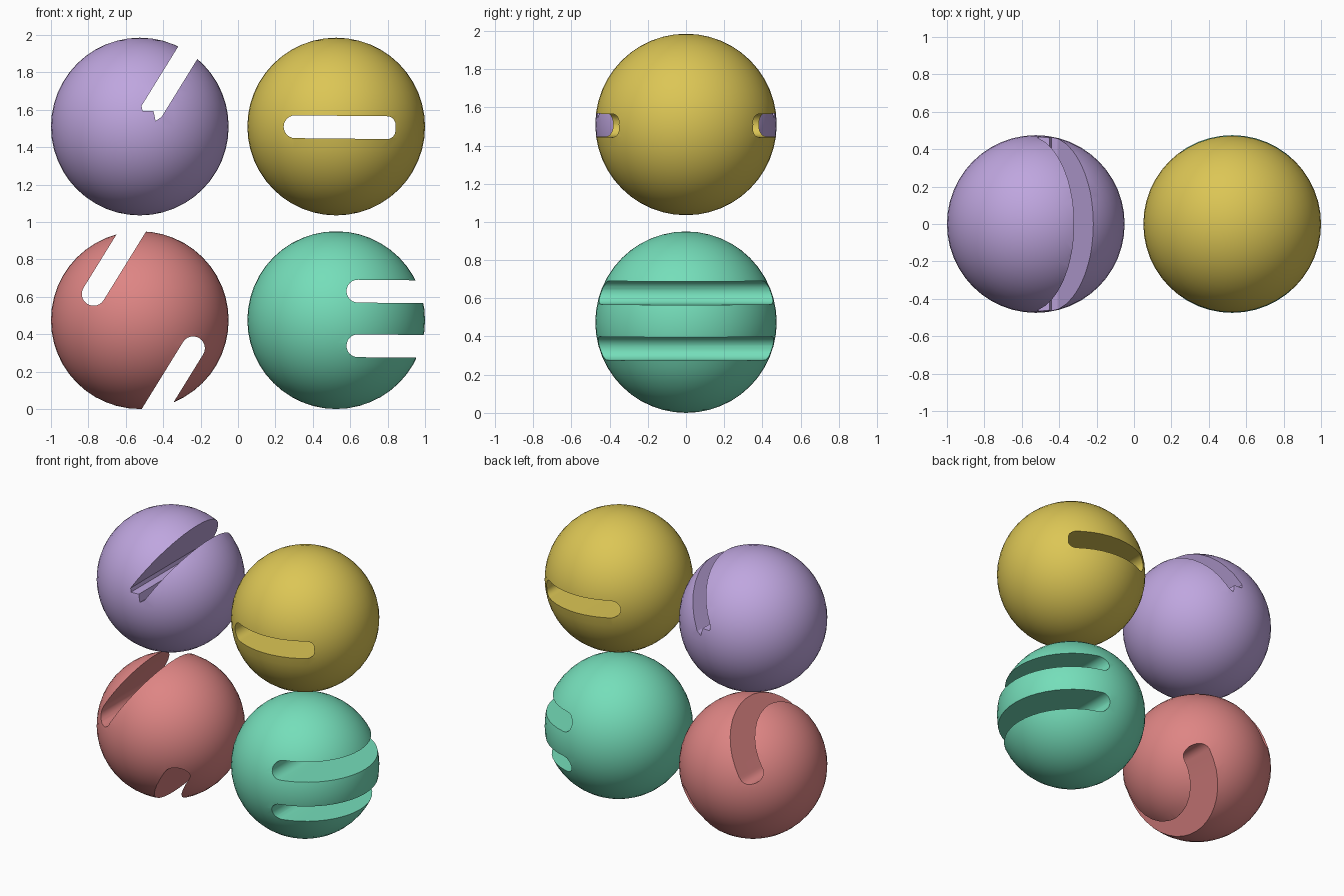
import bpy, bmesh
from math import sin, cos, pi, atan2, radians
from mathutils import Vector

cube = bpy.data.objects.get("Cube")
if cube:
    bpy.data.objects.remove(cube, do_unlink=True)

RADIUS = 0.475
LEFT, RIGHT = 0.525, -0.525
LOW, HIGH = 0.475, 1.51


def material(name, rgb):
    linear = [((c / 255 + 0.055) / 1.055) ** 2.4 for c in rgb] + [1]
    mat = bpy.data.materials.new(name)
    mat.use_nodes = True
    mat.diffuse_color = linear
    bsdf = next(n for n in mat.node_tree.nodes if n.type == 'BSDF_PRINCIPLED')
    bsdf.inputs["Base Color"].default_value = linear
    bsdf.inputs["Roughness"].default_value = 0.6
    return mat


def arc(cx, cz, r, start, end, steps=12):
    angles = [start + (end - start) * i / steps for i in range(steps + 1)]
    return [(cx + r * cos(a), cz + r * sin(a)) for a in angles]


def slot(x, z, angle, r, length=1.2, corner=None):
    """Profile of a slot: round cap at (x, z), far end square or with rounded corners."""
    pts = arc(0, 0, r, pi / 2, 3 * pi / 2)
    if corner:
        pts += arc(length - corner, corner - r, corner, -pi / 2, 0, 6)
        pts += arc(length - corner, r - corner, corner, 0, pi / 2, 6)
    else:
        pts += [(length, -r), (length, r)]
    c, s = cos(angle), sin(angle)
    return [(x + u * c - v * s, z + u * s + v * c) for u, v in pts]


def cutter(profile):
    """Prism of an x-z profile, running front to back."""
    bm = bmesh.new()
    face = bm.faces.new([bm.verts.new((x, -1, z)) for x, z in profile])
    ext = bmesh.ops.extrude_face_region(bm, geom=[face])
    verts = [g for g in ext["geom"] if isinstance(g, bmesh.types.BMVert)]
    bmesh.ops.translate(bm, verts=verts, vec=Vector((0, 2, 0)))
    bmesh.ops.recalc_face_normals(bm, faces=bm.faces)
    mesh = bpy.data.meshes.new("cutter")
    bm.to_mesh(mesh)
    bm.free()
    obj = bpy.data.objects.new("cutter", mesh)
    obj.hide_render = True
    bpy.context.collection.objects.link(obj)
    return obj


def slotted_ball(name, x, z, mat, profiles):
    bpy.ops.mesh.primitive_uv_sphere_add(segments=48, ring_count=24, radius=RADIUS,
                                         location=(x, 0, z))
    ball = bpy.context.object
    ball.name = name
    ball.data.materials.append(mat)
    for profile in profiles:
        tool = cutter(profile)
        tool.data.materials.append(mat)
        mod = ball.modifiers.new("slot", 'BOOLEAN')
        mod.operation, mod.solver, mod.object = 'DIFFERENCE', 'EXACT', tool
        bpy.context.view_layer.objects.active = ball
        bpy.ops.object.modifier_apply(modifier=mod.name)
        bpy.data.objects.remove(tool, do_unlink=True)
    bpy.ops.object.select_all(action='DESELECT')
    ball.select_set(True)
    bpy.context.view_layer.objects.active = ball
    bpy.ops.object.shade_smooth_by_angle(angle=radians(25))


slant = atan2(0.85, 0.525)

# Purple ball: slanted slot with a stepped, forked floor
floor = [(-0.516, 1.62), (-0.51, 1.594), (-0.452, 1.594), (-0.441, 1.54), (-0.409, 1.561)]
reach = Vector((cos(slant), sin(slant)))
forked = [tuple(Vector(floor[0]) + reach)] + floor + [tuple(Vector(floor[-1]) + reach)]
slotted_ball("purple_ball", RIGHT, HIGH, material("purple", (191, 166, 223)), [forked])

# Gold ball: closed horizontal slot through the middle
slotted_ball("gold_ball", LEFT, HIGH, material("gold", (220, 198, 85)),
             [slot(0.305, 1.509, -0.01, 0.061, 0.537, 0.045)])

# Red ball: two parallel slanted slots opening up and down
slotted_ball("red_ball", RIGHT, LOW, material("red", (222, 133, 132)),
             [slot(-0.772, 0.615, slant, 0.063),
              slot(-0.24, 0.325, slant + pi, 0.063)])

# Green ball: two horizontal slots opening to the left side
slotted_ball("green_ball", LEFT, LOW, material("green", (117, 222, 186)),
             [slot(0.641, z, -0.01, 0.061) for z in (0.63, 0.338)])
